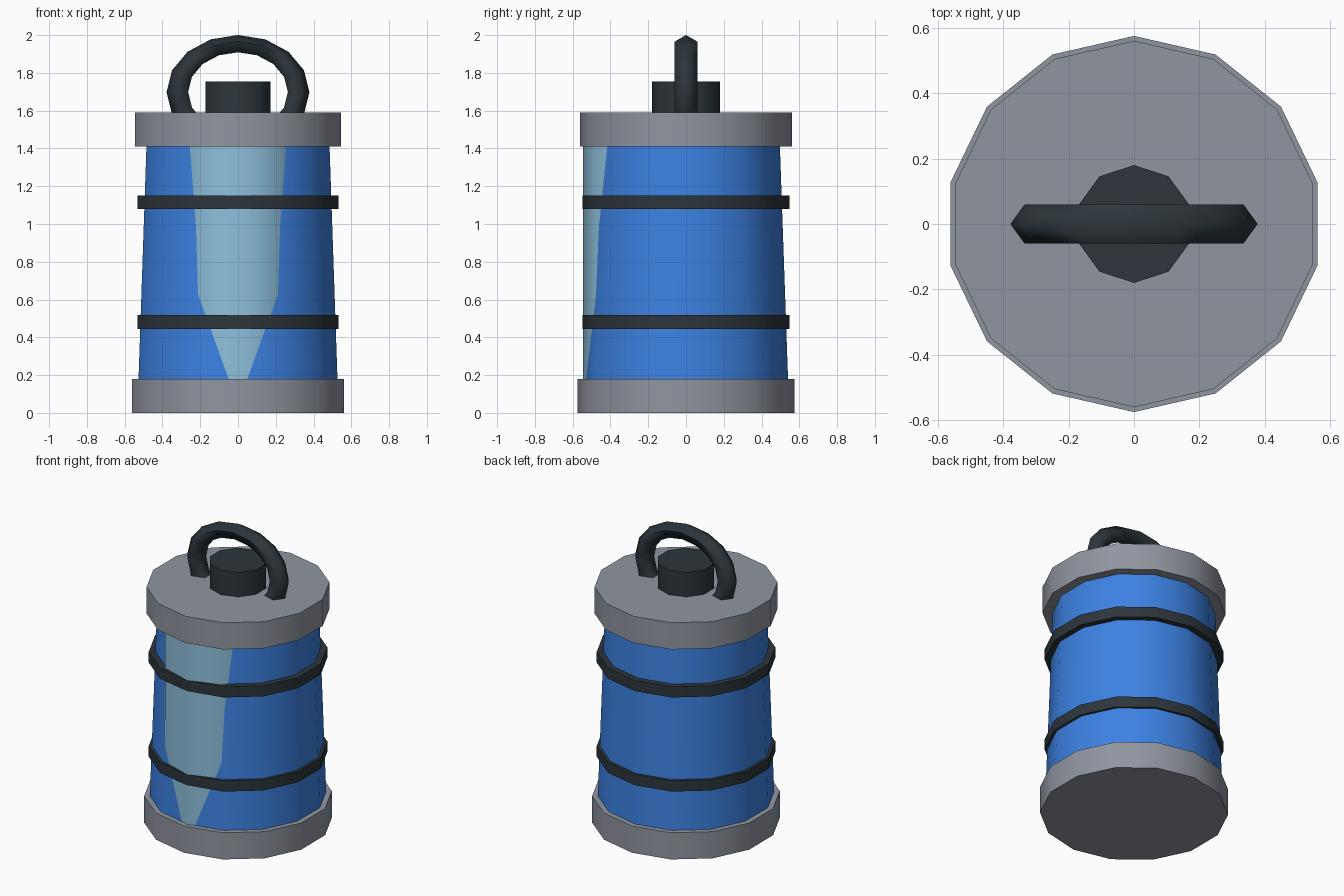
import bpy, bmesh
from math import pi, radians, sin, cos
from mathutils import Matrix

cube = bpy.data.objects.get("Cube")
if cube:
    bpy.data.objects.remove(cube)


def material(name, rgb):
    m = bpy.data.materials.new(name)
    m.use_nodes = True
    m.diffuse_color = (*rgb, 1)
    m.node_tree.nodes["Principled BSDF"].inputs["Base Color"].default_value = (*rgb, 1)
    return m


BLUE = material("blue paint", (0.045, 0.22, 0.76))
GREY = material("grey metal", (0.28, 0.30, 0.35))
DARK = material("dark rubber", (0.026, 0.036, 0.044))
PALE = material("pale blue glass", (0.27, 0.53, 0.72))


def finish(bm, name, mat, angle):
    bmesh.ops.recalc_face_normals(bm, faces=bm.faces)
    mesh = bpy.data.meshes.new(name)
    bm.to_mesh(mesh)
    bm.free()
    mesh.materials.append(mat)
    obj = bpy.data.objects.new(name, mesh)
    bpy.context.collection.objects.link(obj)
    bpy.ops.object.select_all(action="DESELECT")
    obj.select_set(True)
    bpy.context.view_layer.objects.active = obj
    bpy.ops.object.shade_smooth_by_angle(angle=radians(angle))
    return obj


def drum(name, mat, sides, r_low, r_high, z_low, z_high, y=0.0):
    """Upright prism or cone with one corner pointing to the front."""
    bm = bmesh.new()
    rings = []
    for r, z in ((r_low, z_low), (r_high, z_high)):
        turns = [2 * pi * i / sides for i in range(sides)]
        rings.append([bm.verts.new((r * sin(a), y - r * cos(a), z)) for a in turns])
    low, high = rings
    for i in range(sides):
        j = (i + 1) % sides
        bm.faces.new((low[i], low[j], high[j], high[i]))
    bm.faces.new(low[::-1])
    bm.faces.new(high)
    return finish(bm, name, mat, 40)


def oval_ring(name, mat, major, minor, steps, sides, squash, z):
    """Ring standing in the xz plane, flattened in height."""
    bm = bmesh.new()
    grid = []
    for i in range(steps):
        a = 2 * pi * i / steps
        loop = []
        for k in range(sides):
            b = 2 * pi * k / sides
            r = major + minor * cos(b)
            loop.append(bm.verts.new((r * cos(a), minor * sin(b), r * sin(a))))
        grid.append(loop)
    for i in range(steps):
        here, there = grid[i], grid[(i + 1) % steps]
        for k in range(sides):
            n = (k + 1) % sides
            bm.faces.new((here[k], there[k], there[n], here[n]))
    bm.transform(Matrix.Translation((0, 0, z)) @ Matrix.Diagonal((1, 1, squash, 1)))
    return finish(bm, name, mat, 80)


# Tapered barrel, with its ends sunk into the caps
drum("barrel", BLUE, 14, 0.543, 0.494, 0.1, 1.5)

# Upright window column breaking through the front of the barrel
drum("front_window", PALE, 10, 0.36, 0.36, 0.1, 1.5, y=-0.185)

# End caps
drum("base_cap", GREY, 14, 0.575, 0.575, 0, 0.18)
drum("top_cap", GREY, 14, 0.56, 0.56, 1.41, 1.59)

# Rubber bands
for name, z in (("lower_band", 0.445), ("upper_band", 1.08)):
    drum(name, DARK, 14, 0.547, 0.547, z, z + 0.072)

# Knob and carrying handle
drum("top_knob", DARK, 10, 0.18, 0.18, 1.55, 1.755)
oval_ring("carry_handle", DARK, 0.315, 0.063, 16, 5, 0.8, 1.698)
